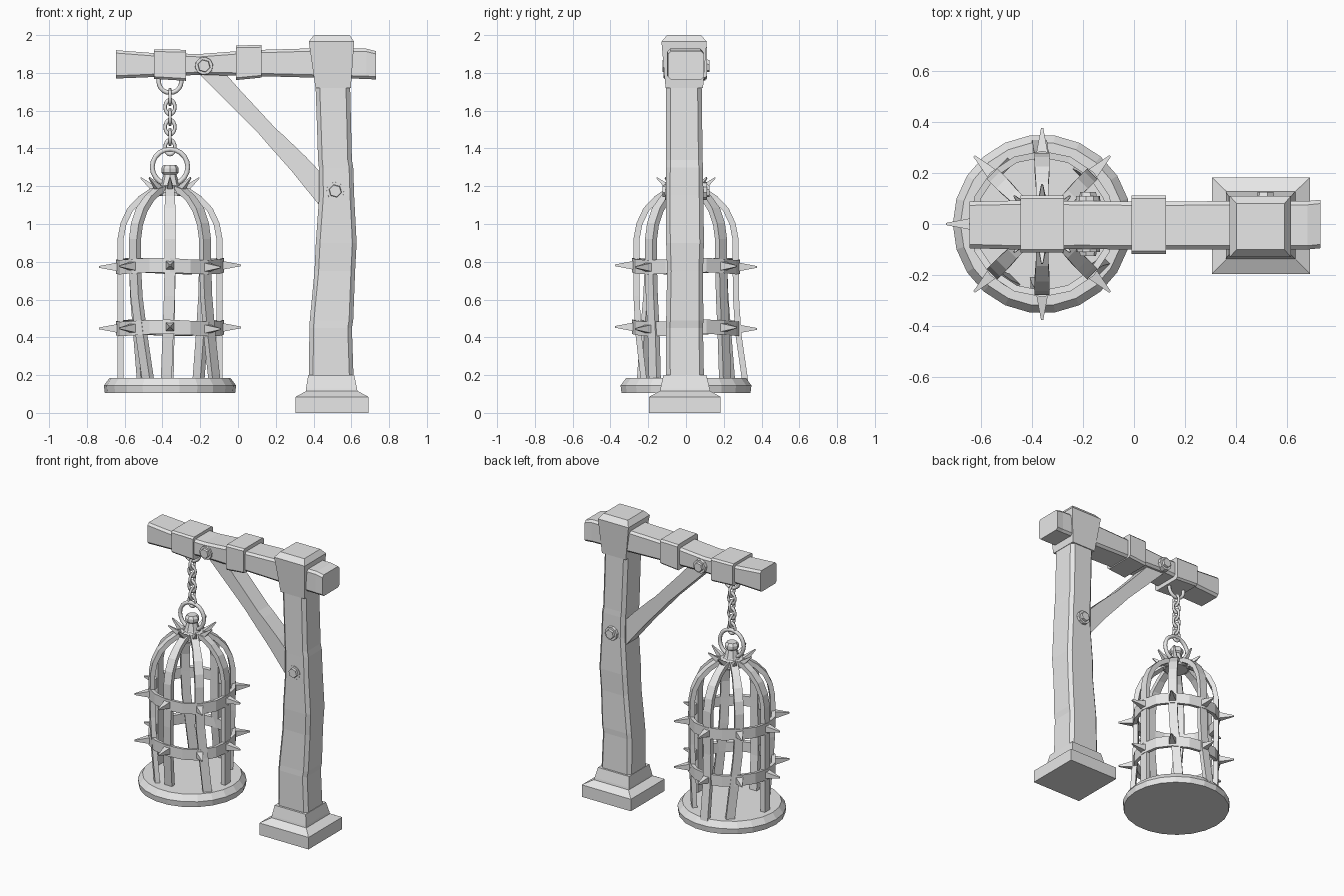
import bpy, bmesh
from math import pi, sin, cos, radians
from mathutils import Vector, Matrix

cube = bpy.data.objects.get("Cube")
if cube:
    bpy.data.objects.remove(cube, do_unlink=True)

grey = bpy.data.materials.new("plain_grey")
grey.use_nodes = True
grey.diffuse_color = (0.8, 0.8, 0.8, 1)
grey.node_tree.nodes["Principled BSDF"].inputs["Base Color"].default_value = (0.8, 0.8, 0.8, 1)

CX = -0.36  # axis of the hanging cage


def loft(name, rings, caps=True, loop=False):
    """Skin a list of equal-length point rings."""
    bm = bmesh.new()
    rows = [[bm.verts.new(p) for p in ring] for ring in rings]
    n = len(rows[0])
    pairs = list(zip(rows, rows[1:])) + ([(rows[-1], rows[0])] if loop else [])
    for a, b in pairs:
        for i in range(n):
            j = (i + 1) % n
            bm.faces.new((a[i], a[j], b[j], b[i]))
    if caps and not loop:
        bm.faces.new(rows[0])
        bm.faces.new(rows[-1])
    bmesh.ops.recalc_face_normals(bm, faces=bm.faces)
    mesh = bpy.data.meshes.new(name)
    bm.to_mesh(mesh)
    bm.free()
    mesh.materials.append(grey)
    ob = bpy.data.objects.new(name, mesh)
    bpy.context.collection.objects.link(ob)
    return ob


def rect(a0, a1, b0, b1, c=0.0):
    """Rectangle outline, with corners cut by c."""
    if not c:
        return [(a0, b0), (a1, b0), (a1, b1), (a0, b1)]
    return [(a0 + c, b0), (a1 - c, b0), (a1, b0 + c), (a1, b1 - c),
            (a1 - c, b1), (a0 + c, b1), (a0, b1 - c), (a0, b0 + c)]


def stack(name, levels, c=0.0):
    """Upright block from (z, x0, x1, y0, y1) levels."""
    return loft(name, [[(x, y, z) for x, y in rect(*r, c)] for z, *r in levels])


def along(name, stations, c=0.0):
    """Horizontal block from (x, y0, y1, z0, z1) stations."""
    return loft(name, [[(x, y, z) for y, z in rect(*r, c)] for x, *r in stations])


def lathe(name, profile, sides, caps=True, loop=False, wave=0.0):
    """Turn an (r, z) profile about the cage axis."""
    angles = [2 * pi * i / sides for i in range(sides)]
    return loft(name, [[(CX + r * cos(a), r * sin(a), z + wave * sin(3 * a + z))
                        for a in angles] for r, z in profile], caps, loop)


def spike(name, start, end, r1, r2, sides=4, turn=pi / 4):
    """Tapered prism between two points."""
    start, end = Vector(start), Vector(end)
    q = (end - start).to_track_quat('Z', 'Y')
    rings = []
    for p, r in ((start, r1), (end, r2)):
        rings.append([p + q @ Vector((r * cos(turn + 2 * pi * i / sides),
                                      r * sin(turn + 2 * pi * i / sides), 0))
                      for i in range(sides)])
    return loft(name, rings)


def ring(name, z, major, minor, stretch=1.0, turn=0.0):
    """Upright chain ring on the cage axis."""
    bpy.ops.mesh.primitive_torus_add(major_segments=20, minor_segments=8,
                                     major_radius=major, minor_radius=minor)
    ob = bpy.context.object
    ob.name = name
    ob.data.transform(Matrix.Translation((CX, 0, z)) @ Matrix.Rotation(turn, 4, 'Z')
                      @ Matrix.Diagonal((1, 1, stretch, 1)) @ Matrix.Rotation(pi / 2, 4, 'X'))
    ob.data.materials.append(grey)
    bpy.ops.object.shade_smooth_by_angle(angle=radians(50))


# Footing, post and cap
stack("post_footing", [(0, .305, .69, -.195, .183), (.085, .305, .69, -.195, .183),
                       (.115, .36, .635, -.14, .13)])
stack("post_collar", [(.1, .36, .635, -.14, .13), (.13, .36, .63, -.135, .125),
                      (.2, .372, .615, -.12, .108)])
stack("post", [(.18, .375, .612, -.105, .095), (.45, .378, .603, -.107, .09),
               (.49, .38, .61, -.105, .092), (.75, .405, .62, -.1, .09),
               (.9, .412, .628, -.105, .095), (1.15, .43, .615, -.107, .092),
               (1.3, .428, .61, -.105, .09), (1.34, .424, .603, -.105, .088),
               (1.75, .41, .593, -.105, .083)], .022)
stack("post_cap", [(1.72, .41, .597, -.108, .09), (1.965, .375, .615, -.13, .11),
                   (2.0, .402, .59, -.1, .08)])

# Crossbeam with two wrapped bands
along("crossbeam", [(-.645, -.095, .088, 1.77, 1.92), (-.45, -.1, .092, 1.778, 1.905),
                    (-.2, -.098, .09, 1.79, 1.9), (.0, -.1, .088, 1.785, 1.915),
                    (.13, -.1, .088, 1.782, 1.922), (.4, -.1, .09, 1.775, 1.93),
                    (.68, -.1, .09, 1.768, 1.928), (.73, -.095, .095, 1.765, 1.915)], .015)
along("outer_beam_band", [(-.445, -.112, .112, 1.768, 1.925),
                          (-.275, -.112, .112, 1.758, 1.922)], .012)
along("inner_beam_band", [(-.01, -.118, .112, 1.762, 1.945),
                          (.125, -.118, .112, 1.775, 1.948)], .012)

# Diagonal brace, cut at both ends to meet beam and post
brace_line = [(-.21, 1.8, -.07, 1.8), (-.1, 1.69, .01, 1.71), (.1, 1.49, .2, 1.505),
              (.16, 1.42, .24, 1.47), (.28, 1.285, .36, 1.355), (.45, 1.075, .45, 1.26)]
loft("brace", [[(x0, -.06, z0), (x1, -.06, z1), (x1, .06, z1), (x0, .06, z0)]
               for x0, z0, x1, z1 in brace_line])

# Bolts on both faces of the timber
for label, x, z in (("beam", -.18, 1.837), ("post", .515, 1.175)):
    for side, s in (("front", -1), ("back", 1)):
        spike(f"{label}_{side}_washer", (x, s * .08, z), (x, s * .11, z), .05, .047, 10)
        spike(f"{label}_{side}_bolt", (x, s * .1, z), (x, s * .125, z), .037, .032, 6)

# Chain
ring("beam_hook_ring", 1.755, .06, .012)
for i in range(6):
    ring(f"chain_link_{i + 1}", 1.672 - .053 * i, .026, .009, 1.4, (i + 1) % 2 * pi / 2)
ring("cage_ring", 1.302, .094, .013)

# Cage floor and hoops
lathe("cage_floor", [(.345, .105), (.35, .145), (.32, .185)], 22)
hoop_heights = (.45, .777)
for label, z in zip(("lower", "upper"), hoop_heights):
    lathe(f"{label}_hoop", [(.26, z - .035), (.286, z - .038), (.286, z + .038), (.26, z + .035)],
          16, loop=True, wave=.006)

# Bars: shared arch, each bent a little at the bottom (radial, sideways)
arch = [(.263, .17), (.263, .42), (.263, .62), (.263, .8), (.262, .92), (.247, 1.0),
        (.212, 1.075), (.155, 1.135), (.1, 1.172), (.04, 1.19)]
bends = [(0, 0), (-.01, .04), (.05, .01), (0, -.06), (0, 0), (-.02, .08), (-.04, -.02), (.02, .05)]
for k, (out, aside) in enumerate(bends):
    a = k * pi / 4
    radial, tangent = Vector((cos(a), sin(a), 0)), Vector((-sin(a), cos(a), 0))
    rings = []
    for i, (r, z) in enumerate(arch):
        r0, z0 = arch[max(i - 1, 0)]
        r1, z1 = arch[min(i + 1, len(arch) - 1)]
        normal = (radial * (z1 - z0) + Vector((0, 0, r0 - r1))).normalized() * .016
        f = max(0, (.7 - z) / .53)
        centre = Vector((CX, 0, z)) + radial * (r + out * f * f) + tangent * aside * f
        w = tangent * (.029 if z < 1.1 else .025)
        rings.append([centre - w - normal, centre + w - normal,
                      centre + w + normal, centre - w + normal])
    loft(f"cage_bar_{k + 1}", rings)

    # Spikes on the hoops and around the crown
    for label, z in zip(("lower", "upper"), hoop_heights):
        axis = Vector((CX, 0, z + .006 * sin(3 * a + z)))
        spike(f"{label}_spike_{k + 1}", axis + radial * .275, axis + radial * .377, .033, .006)
    axis = Vector((CX, 0, 0))
    spike(f"crown_spike_{k + 1}", axis + radial * .06 + Vector((0, 0, 1.165)),
          axis + radial * .155 + Vector((0, 0, 1.245)), .03, .005)

# Crown and knob
lathe("crown", [(.085, 1.15), (.085, 1.168), (.05, 1.21), (.032, 1.27)], 8)
lathe("crown_knob", [(.036, 1.262), (.046, 1.272), (.046, 1.295), (.034, 1.312)], 8)
